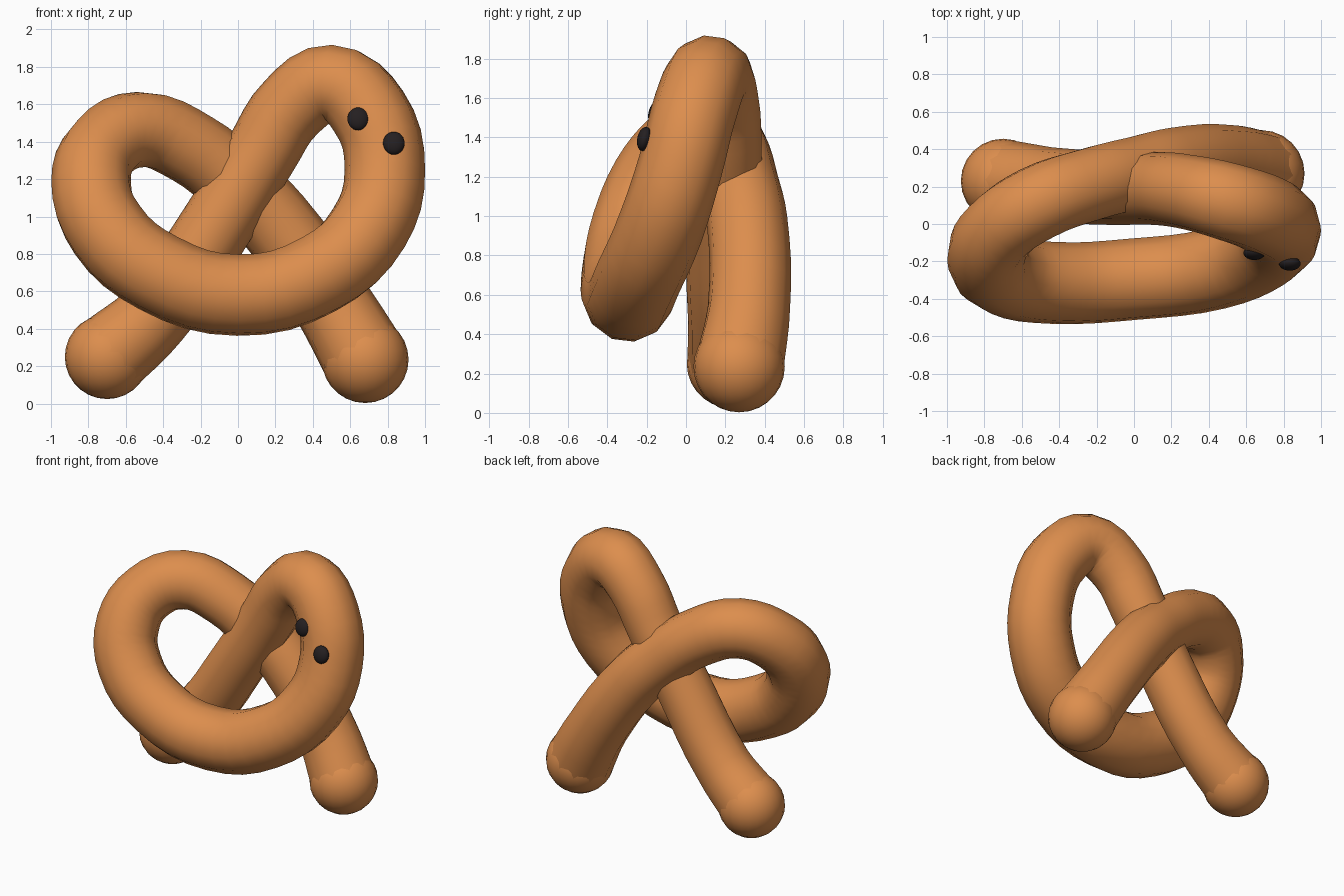
import bpy
import math

if "Cube" in bpy.data.objects:
    bpy.data.objects.remove(bpy.data.objects["Cube"])


def material(name, rgb):
    m = bpy.data.materials.new(name)
    m.diffuse_color = (*rgb, 1)
    m.use_nodes = True
    m.node_tree.nodes["Principled BSDF"].inputs["Base Color"].default_value = m.diffuse_color
    return m


dough = material("baked dough", (0.72, 0.27, 0.075))
black = material("dark eye", (0.018, 0.014, 0.015))

# Centre line of the dough rope from left foot to right foot: x, y, z, radius
path = [
    (-0.70, 0.23, 0.25, 0.222), (-0.45, 0.21, 0.47, 0.20),
    (-0.11, 0.19, 0.96, 0.195), (0.12, 0.19, 1.33, 0.195),
    (0.29, 0.17, 1.59, 0.20), (0.50, 0.12, 1.71, 0.21),
    (0.70, 0.05, 1.56, 0.215), (0.785, -0.03, 1.25, 0.215),
    (0.70, -0.13, 0.94, 0.22), (0.43, -0.24, 0.69, 0.22),
    (0.00, -0.295, 0.58, 0.22), (-0.43, -0.315, 0.70, 0.22),
    (-0.70, -0.27, 0.93, 0.22), (-0.785, -0.17, 1.18, 0.215),
    (-0.72, -0.03, 1.37, 0.205), (-0.52, 0.11, 1.465, 0.205),
    (-0.24, 0.21, 1.36, 0.20), (0.00, 0.27, 1.17, 0.20),
    (0.19, 0.31, 0.98, 0.205), (0.50, 0.32, 0.54, 0.21),
    (0.68, 0.27, 0.235, 0.228),
]

# Knotted rope: round bevelled curve turned into a mesh
curve = bpy.data.curves.new("pretzel_rope", 'CURVE')
curve.dimensions = '3D'
curve.bevel_depth = 1.0
curve.bevel_resolution = 4
curve.resolution_u = 4
spline = curve.splines.new('BEZIER')
spline.bezier_points.add(len(path) - 1)
for p, (x, y, z, r) in zip(spline.bezier_points, path):
    p.co = (x, y, z)
    p.radius = r
    p.handle_left_type = p.handle_right_type = 'AUTO'
spline.use_smooth = True
rope = bpy.data.objects.new("pretzel_rope", curve)
bpy.context.collection.objects.link(rope)
bpy.context.view_layer.objects.active = rope
rope.select_set(True)
bpy.ops.object.convert(target='MESH')
rope = bpy.context.object
rope.data.materials.clear()
rope.data.materials.append(dough)
bpy.ops.object.shade_smooth()


def ball(name, loc, scale, mat, rot=(0, 0, 0)):
    bpy.ops.mesh.primitive_uv_sphere_add(segments=24, ring_count=14, location=loc, rotation=rot)
    o = bpy.context.object
    o.name = name
    o.scale = scale
    o.data.materials.append(mat)
    bpy.ops.object.shade_smooth()


# Rounded feet at both rope ends
for name, (x, y, z, r) in (("left_foot", path[0]), ("right_foot", path[-1])):
    ball(name, (x, y, z), (r + 0.004,) * 3, dough)

# Flattened eyes on the upper right loop
tilt = math.radians(-12)
ball("inner_eye", (0.643, -0.155, 1.522), (0.058, 0.036, 0.062), black, (tilt, 0, 0))
ball("outer_eye", (0.833, -0.212, 1.392), (0.058, 0.036, 0.062), black, (tilt, 0, 0))
